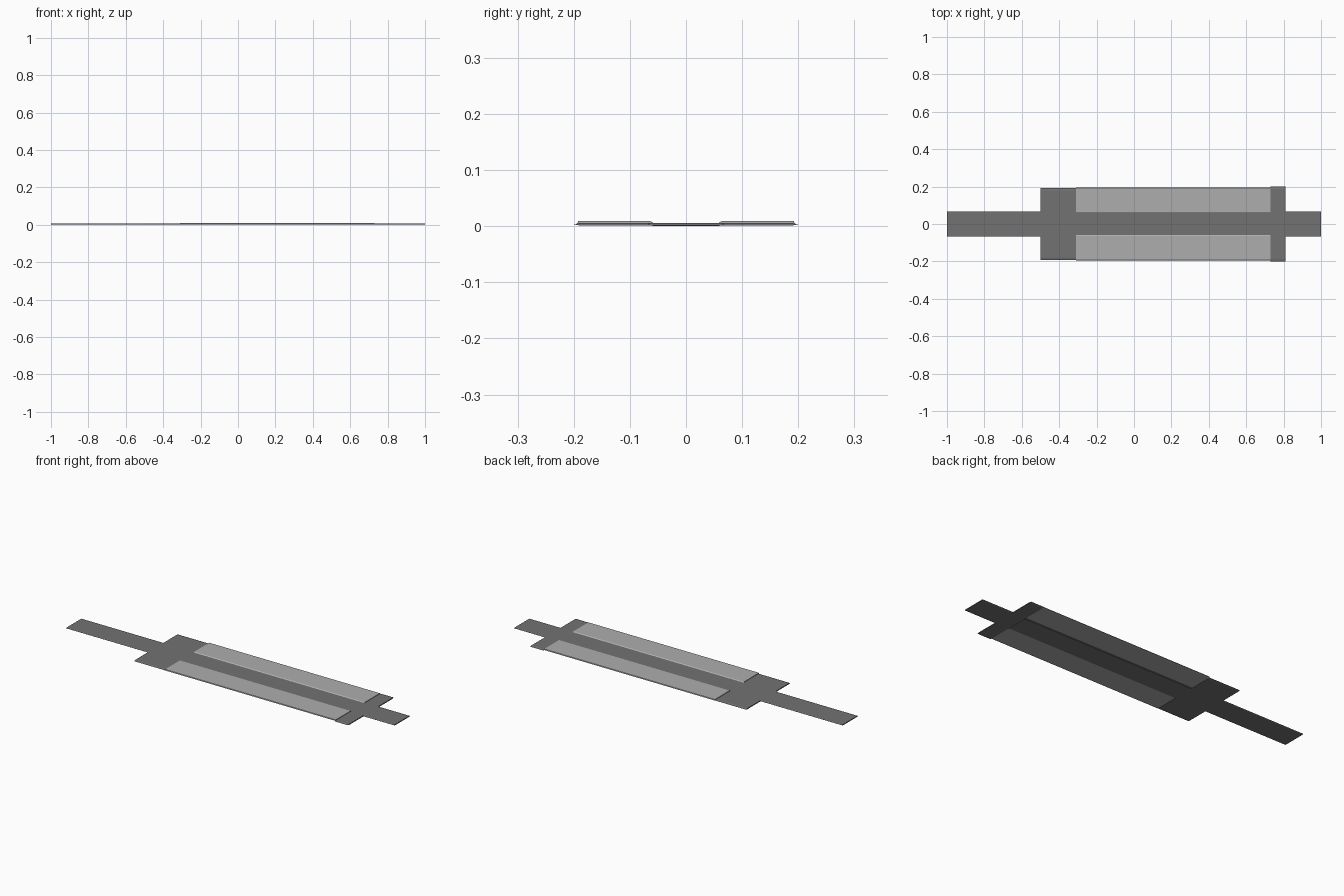
import bpy

if "Cube" in bpy.data.objects:
    bpy.data.objects.remove(bpy.data.objects["Cube"])


def grey(name, v):
    m = bpy.data.materials.new(name)
    m.diffuse_color = (v, v, v, 1)
    m.use_nodes = True
    m.node_tree.nodes["Principled BSDF"].inputs["Base Color"].default_value = m.diffuse_color
    return m


dark = grey("dark_grey", 0.17)
light = grey("light_grey", 0.42)


def prism(name, x0, x1, profile, mat):
    """Sweep a closed (y, z) profile along x."""
    n = len(profile)
    verts = [(x, y, z) for x in (x0, x1) for y, z in profile]
    faces = [(i, (i + 1) % n, n + (i + 1) % n, n + i) for i in range(n)]
    faces += [tuple(reversed(range(n))), tuple(range(n, 2 * n))]
    mesh = bpy.data.meshes.new(name)
    mesh.from_pydata(verts, [], faces)
    mesh.materials.append(mat)
    ob = bpy.data.objects.new(name, mesh)
    bpy.context.collection.objects.link(ob)
    return ob


def plate(w, z0, z1, edge=0.012):
    """Flat plate section with thin chamfered side edges."""
    zm = (z0 + z1) / 2
    return [(-w, zm), (-w + edge, z0), (w - edge, z0),
            (w, zm), (w - edge, z1), (-w + edge, z1)]


# Dark frame: long tongue, wide head, spine, end bar and short tongue
prism("long_tongue", -1.0, -0.5, plate(0.068, 0.001, 0.006, 0.004), dark)
prism("head_plate", -0.5, -0.31, plate(0.192, 0.001, 0.006), dark)
prism("spine", -0.31, 0.73, plate(0.062, 0.0, 0.006, 0.003), dark)
prism("end_bar", 0.73, 0.81, plate(0.2, 0.001, 0.006), dark)
prism("short_tongue", 0.81, 1.0, plate(0.068, 0.001, 0.006, 0.004), dark)

# Raised light side panels
for side, name in ((1, "left_panel"), (-1, "right_panel")):
    pts = [(0.058, 0.006), (0.063, 0.003), (0.188, 0.002),
           (0.194, 0.004), (0.192, 0.009), (0.063, 0.009)]
    if side < 0:
        pts = [(-y, z) for y, z in reversed(pts)]
    prism(name, -0.31, 0.73, pts, light)
